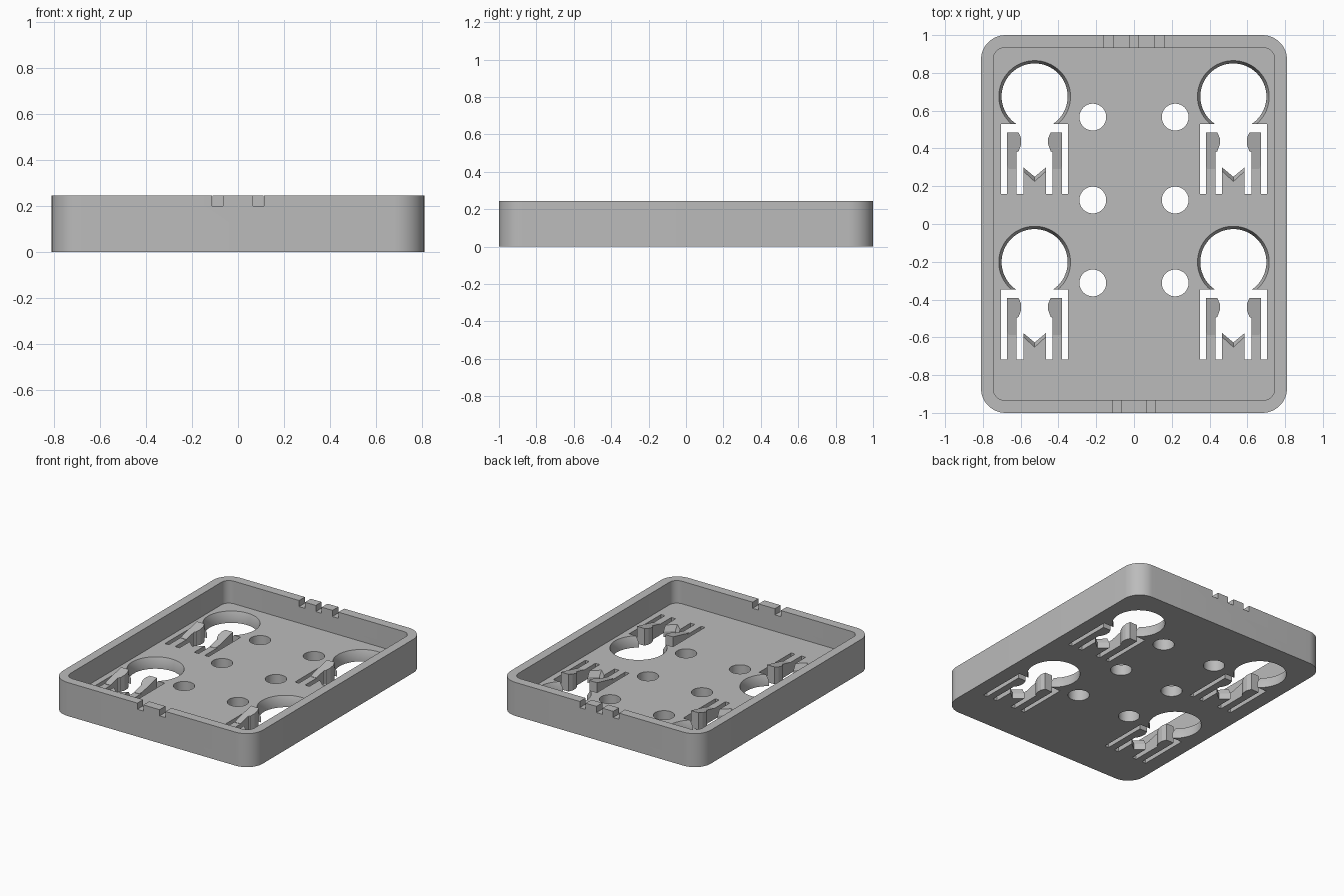
import bpy, bmesh
from math import sin, cos, pi

if "Cube" in bpy.data.objects:
    bpy.data.objects.remove(bpy.data.objects["Cube"], do_unlink=True)

GREY = (0.5, 0.5, 0.5, 1.0)
mat = bpy.data.materials.new("plain grey")
mat.use_nodes = True
mat.diffuse_color = GREY
mat.node_tree.nodes["Principled BSDF"].inputs["Base Color"].default_value = GREY

HEIGHT, FLOOR = 0.245, 0.08


def loft(name, rings):
    """Closed solid through a stack of rings with equal point counts."""
    bm = bmesh.new()
    loops = [[bm.verts.new(p) for p in ring] for ring in rings]
    bm.faces.new(loops[0])
    bm.faces.new(loops[-1])
    for a, b in zip(loops, loops[1:]):
        for i in range(len(a)):
            j = (i + 1) % len(a)
            bm.faces.new((a[i], a[j], b[j], b[i]))
    bmesh.ops.recalc_face_normals(bm, faces=bm.faces)
    mesh = bpy.data.meshes.new(name)
    bm.to_mesh(mesh)
    bm.free()
    mesh.materials.append(mat)
    ob = bpy.data.objects.new(name, mesh)
    bpy.context.collection.objects.link(ob)
    return ob


def at(points, z):
    return [(x, y, z) for x, y in points]


def prism(name, points, z0, z1):
    return loft(name, [at(points, z0), at(points, z1)])


def rect(x0, x1, y0, y1):
    return [(x0, y0), (x1, y0), (x1, y1), (x0, y1)]


def circle(cx, cy, r, n=64):
    return [(cx + r * cos(2 * pi * i / n), cy + r * sin(2 * pi * i / n)) for i in range(n)]


def rounded(hx, hy, r, n=12):
    pts = []
    for k, (sx, sy) in enumerate([(1, 1), (-1, 1), (-1, -1), (1, -1)]):
        for i in range(n + 1):
            a = (k + i / n) * pi / 2
            pts.append((sx * (hx - r) + r * cos(a), sy * (hy - r) + r * sin(a)))
    return pts


def activate(ob):
    bpy.ops.object.select_all(action='DESELECT')
    ob.select_set(True)
    bpy.context.view_layer.objects.active = ob


def cut(ob, cutter):
    activate(ob)
    mod = ob.modifiers.new("cut", 'BOOLEAN')
    mod.operation = 'DIFFERENCE'
    mod.solver = 'EXACT'
    mod.object = cutter
    bpy.ops.object.modifier_apply(modifier=mod.name)
    bpy.data.objects.remove(cutter, do_unlink=True)


# Tray shell with its recess
tray = prism("tray", rounded(0.81, 1.0, 0.13), 0, HEIGHT)
cut(tray, prism("recess", rounded(0.745, 0.933, 0.06), FLOOR, 0.4))

# Rim notches: two at the front, three at the back
for x, side in [(-0.09, -1), (0.09, -1), (-0.135, 1), (0, 1), (0.135, 1)]:
    ys = sorted((side * 0.9, side * 1.1))
    cut(tray, prism("notch", rect(x - 0.024, x + 0.024, *ys), 0.2, 0.4))

# Round floor holes
for x in (-0.218, 0.218):
    for y in (0.566, 0.127, -0.312):
        cut(tray, prism("hole", circle(x, y, 0.071), -0.1, 0.15))

# Half outline of the clip tip, bulging toward the middle
TIP = [(0.146, 0.485), (0.085, 0.485), (0.072, 0.455), (0.072, 0.42),
       (0.085, 0.385), (0.095, 0.38)]


def ramp_z(y):
    return FLOOR + 0.045 * (y - 0.28) / 0.2


# Keyhole openings, each with two spring clips and a notched tongue
for cx, col in [(-0.526, "right"), (0.526, "left")]:
    for dy, row in [(0, "back"), (-0.877, "front")]:
        tag = f"{row}_{col}"
        cy = 0.675 + dy
        cut(tray, loft("keyhole", [at(circle(cx, cy, r), z) for r, z in
                                   [(0.175, -0.1), (0.175, 0.04), (0.19, FLOOR), (0.19, 0.15)]]))
        cut(tray, prism("slot", rect(cx - 0.177, cx + 0.177, 0.16 + dy, 0.53 + dy), -0.1, 0.15))

        for s, side in [(-1, "right"), (1, "left")]:
            def place(pts):
                return [(cx + s * u, y + dy) for u, y in pts]
            arm = TIP + [(0.095, 0.16), (0.146, 0.16)]
            prism(f"clip_arm_{side}_{tag}", place(arm), 0, FLOOR)
            ramp = TIP + [(0.095, 0.29), (0.138, 0.29), (0.146, 0.315)]
            top = [(x, y, ramp_z(y - dy)) for x, y in place(ramp)]
            loft(f"clip_ramp_{side}_{tag}", [at(place(ramp), FLOOR), top])

        def tongue(shoulder, valley):
            return [(cx + u, y + dy) for u, y in
                    [(-0.06, 0.16), (0.06, 0.16), (0.06, shoulder), (0, valley), (-0.06, shoulder)]]
        loft(f"tongue_{tag}", [at(tongue(0.3, 0.25), 0), at(tongue(0.3, 0.25), 0.04),
                               at(tongue(0.28, 0.225), FLOOR)])

# Smooth the curved walls, keep edges crisp
activate(tray)
bpy.ops.object.shade_smooth_by_angle(angle=pi / 7)
